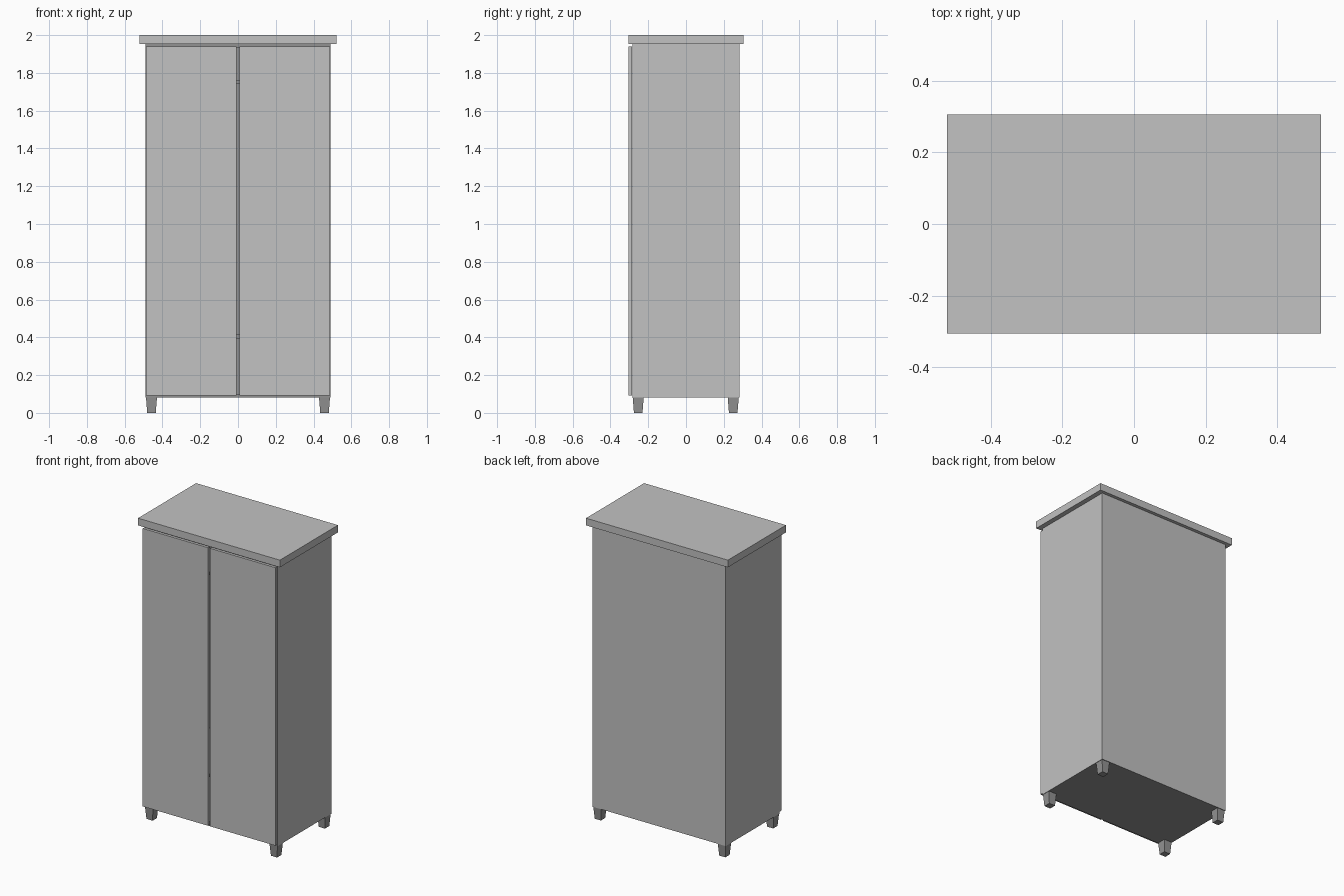
import bpy, bmesh

cube = bpy.data.objects.get("Cube")
if cube:
    bpy.data.objects.remove(cube, do_unlink=True)


def make_material(name, value):
    mat = bpy.data.materials.new(name)
    colour = (value, value, value, 1.0)
    mat.diffuse_color = colour
    mat.use_nodes = True
    mat.node_tree.nodes["Principled BSDF"].inputs["Base Color"].default_value = colour
    return mat


panel_grey = make_material("light grey panel", 0.54)
frame_grey = make_material("dark grey frame", 0.29)


def box(name, x, y, z, mat=panel_grey, taper=1.0):
    """Box spanning the (min, max) pairs; taper scales its bottom face."""
    centre = [(a + b) / 2 for a, b in (x, y, z)]
    size = [b - a for a, b in (x, y, z)]
    bm = bmesh.new()
    bmesh.ops.create_cube(bm, size=1)
    for v in bm.verts:
        s = taper if v.co.z < 0 else 1.0
        v.co = (v.co.x * size[0] * s, v.co.y * size[1] * s, v.co.z * size[2])
    mesh = bpy.data.meshes.new(name)
    bm.to_mesh(mesh)
    bm.free()
    mesh.materials.append(mat)
    obj = bpy.data.objects.new(name, mesh)
    obj.location = centre
    bpy.context.collection.objects.link(obj)
    return obj


def carcass_panel(name, x, y, z, side=0):
    """Dark panel whose back and outward side faces are light."""
    mesh = box(name, x, y, z, frame_grey).data
    mesh.materials.append(panel_grey)
    for face in mesh.polygons:
        if face.normal.y > 0.5 or face.normal.x * side > 0.5:
            face.material_index = 1


# Main dimensions
W, FRONT, BACK = 0.49, -0.284, 0.283
BOTTOM, TOP, T = 0.081, 1.952, 0.02
INNER = W - T

# Overhanging top
box("top_board", (-0.522, 0.522), (-0.305, 0.305), (TOP, 2.0))

# Hollow carcass
carcass_panel("base_panel", (-INNER, INNER), (FRONT, BACK), (BOTTOM, BOTTOM + T))
carcass_panel("ceiling_panel", (-INNER, INNER), (FRONT, BACK), (TOP - T, TOP))
carcass_panel("back_panel", (-INNER, INNER), (BACK - 0.01, BACK), (BOTTOM + T, TOP - T))

# Shelves behind the doors
for name, z in (("lower_shelf", 0.405), ("upper_shelf", 1.75)):
    box(name, (-INNER, INNER), (FRONT + 0.02, BACK - 0.01),
        (z - T / 2, z + T / 2), frame_grey)

# Sides, doors and tapered legs, left and right
for side, s in (("left", 1), ("right", -1)):
    def span(a, b):
        return tuple(sorted((s * a, s * b)))

    carcass_panel(side + "_side_panel", span(INNER, W), (FRONT, BACK), (BOTTOM, TOP), s)
    box(side + "_door", span(0.008, 0.488), (-0.305, FRONT - 0.003), (0.092, 1.941))
    for end, y in (("front", -0.253), ("back", 0.25)):
        box(f"{end}_{side}_leg", span(0.429, 0.487), (y - 0.029, y + 0.029),
            (0.0, BOTTOM), frame_grey, 0.78)
